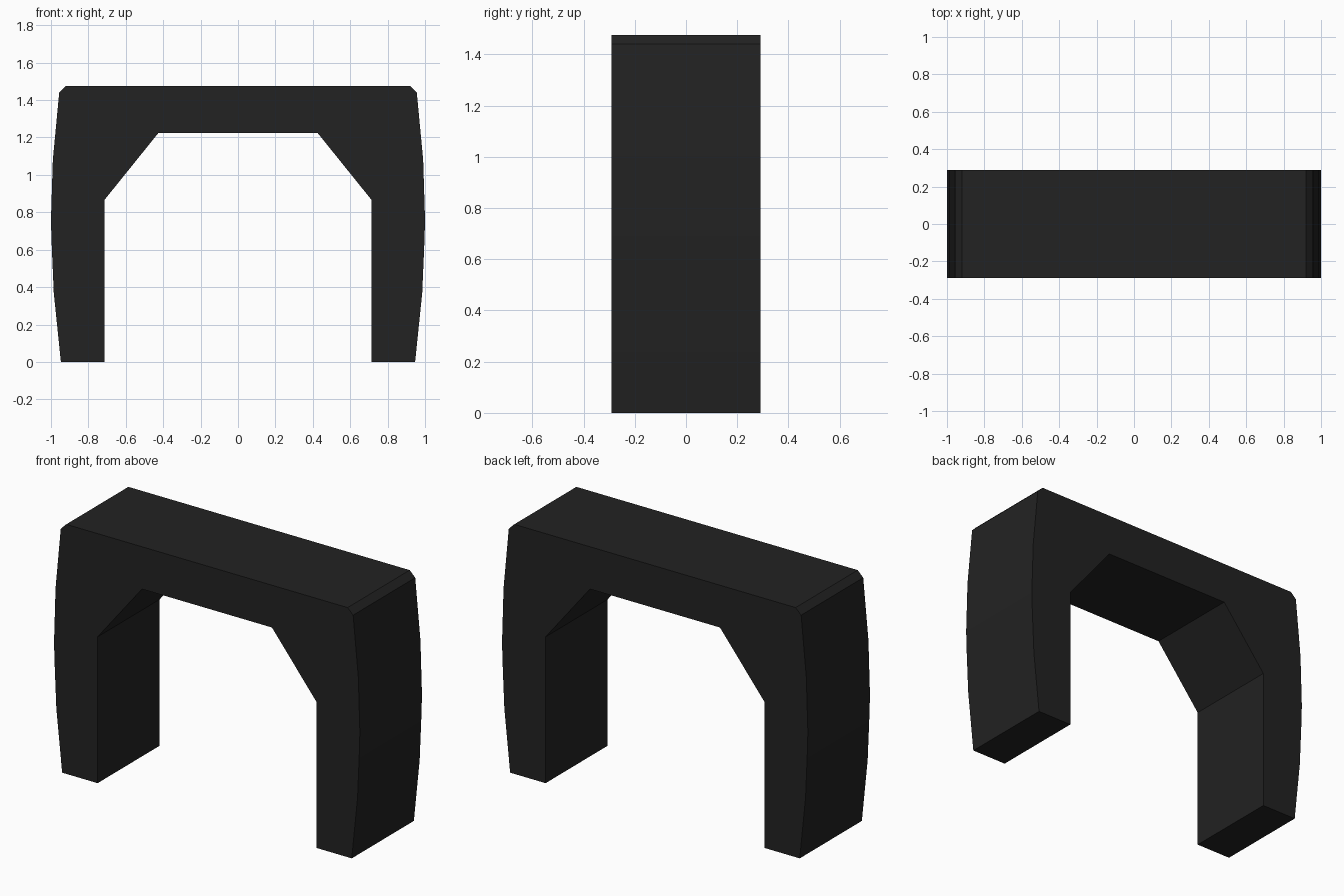
import bpy
import bmesh
from math import radians

if "Cube" in bpy.data.objects:
    bpy.data.objects.remove(bpy.data.objects["Cube"], do_unlink=True)

HALF_DEPTH = 0.29

# Single dark material
charcoal = bpy.data.materials.new("charcoal")
charcoal.use_nodes = True
color = (0.016, 0.016, 0.016, 1)
charcoal.diffuse_color = color
charcoal.node_tree.nodes["Principled BSDF"].inputs["Base Color"].default_value = color

# Left half of the arch outline: inner opening, foot, bowed side, top chamfer
half = [(0.425, 1.225), (0.715, 0.865), (0.715, 0), (0.947, 0),
        (0.985, 0.37), (0.997, 0.65), (1.0, 0.76), (0.99, 1.08),
        (0.956, 1.44), (0.92, 1.475)]
outline = half + [(-x, z) for x, z in reversed(half)]

# Extrude the outline from front to back
bm = bmesh.new()
face = bm.faces.new([bm.verts.new((x, -HALF_DEPTH, z)) for x, z in outline])
result = bmesh.ops.extrude_face_region(bm, geom=[face])
back = [g for g in result["geom"] if isinstance(g, bmesh.types.BMVert)]
bmesh.ops.translate(bm, verts=back, vec=(0, 2 * HALF_DEPTH, 0))
bmesh.ops.recalc_face_normals(bm, faces=bm.faces)
mesh = bpy.data.meshes.new("arch_frame")
bm.to_mesh(mesh)
bm.free()
mesh.materials.append(charcoal)

arch = bpy.data.objects.new("arch_frame", mesh)
bpy.context.collection.objects.link(arch)

# Smooth the bowed sides and keep the corners crisp
bpy.ops.object.select_all(action="DESELECT")
arch.select_set(True)
bpy.context.view_layer.objects.active = arch
bpy.ops.object.shade_smooth_by_angle(angle=radians(30))
